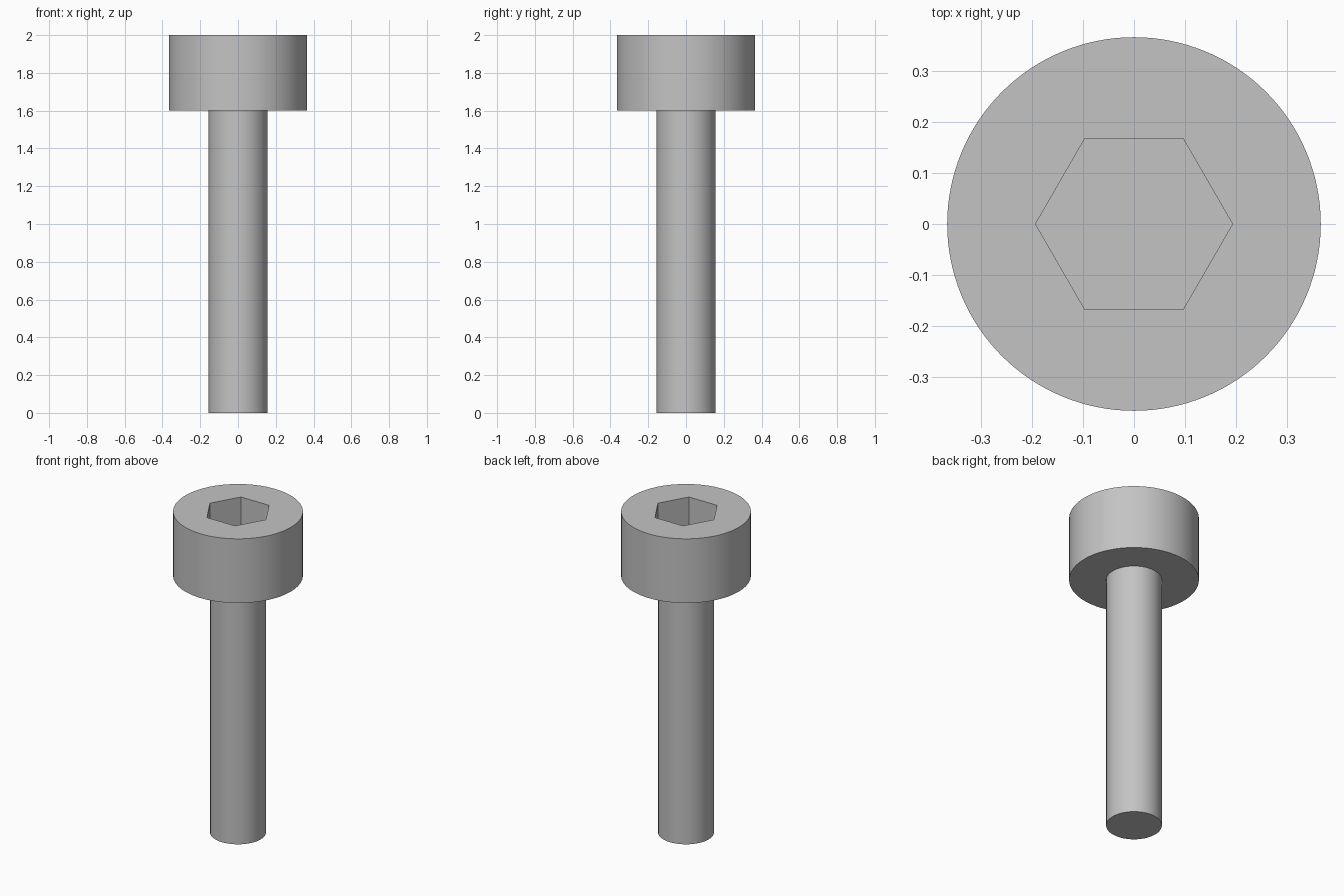
import bpy
import math

if "Cube" in bpy.data.objects:
    bpy.data.objects.remove(bpy.data.objects["Cube"], do_unlink=True)

HEAD_RADIUS, SHANK_RADIUS, SOCKET_RADIUS = 0.366, 0.157, 0.193
HEAD_BASE, TOP, SOCKET_FLOOR = 1.6, 2.0, 1.8

steel = bpy.data.materials.new("steel grey")
steel.use_nodes = True
colour = (0.55, 0.55, 0.55, 1)
steel.diffuse_color = colour
steel.node_tree.nodes["Principled BSDF"].inputs["Base Color"].default_value = colour


def cylinder(name, radius, bottom, top, sides, turn=0):
    """Upright prism or cylinder between two heights."""
    bpy.ops.mesh.primitive_cylinder_add(
        vertices=sides, radius=radius, depth=top - bottom,
        location=(0, 0, (top + bottom) / 2), rotation=(0, 0, turn))
    part = bpy.context.object
    part.name = name
    part.data.materials.append(steel)
    return part


def smooth(part):
    bpy.ops.object.select_all(action="DESELECT")
    part.select_set(True)
    bpy.context.view_layer.objects.active = part
    bpy.ops.object.shade_smooth_by_angle(angle=math.radians(30))


# Shank, seated against the underside of the head
shank = cylinder("shank", SHANK_RADIUS, 0, HEAD_BASE, 96)
smooth(shank)

# Head with a hexagonal drive socket, corners on the x axis
head = cylinder("head", HEAD_RADIUS, HEAD_BASE, TOP, 128)
cutter = cylinder("socket_cutter", SOCKET_RADIUS, SOCKET_FLOOR, TOP + 0.1, 6,
                  math.radians(30))
cutter.hide_render = True
cut = head.modifiers.new("socket", "BOOLEAN")
cut.operation = "DIFFERENCE"
cut.solver = "EXACT"
cut.object = cutter
bpy.context.view_layer.objects.active = head
bpy.ops.object.modifier_apply(modifier=cut.name)
bpy.data.objects.remove(cutter, do_unlink=True)
smooth(head)
